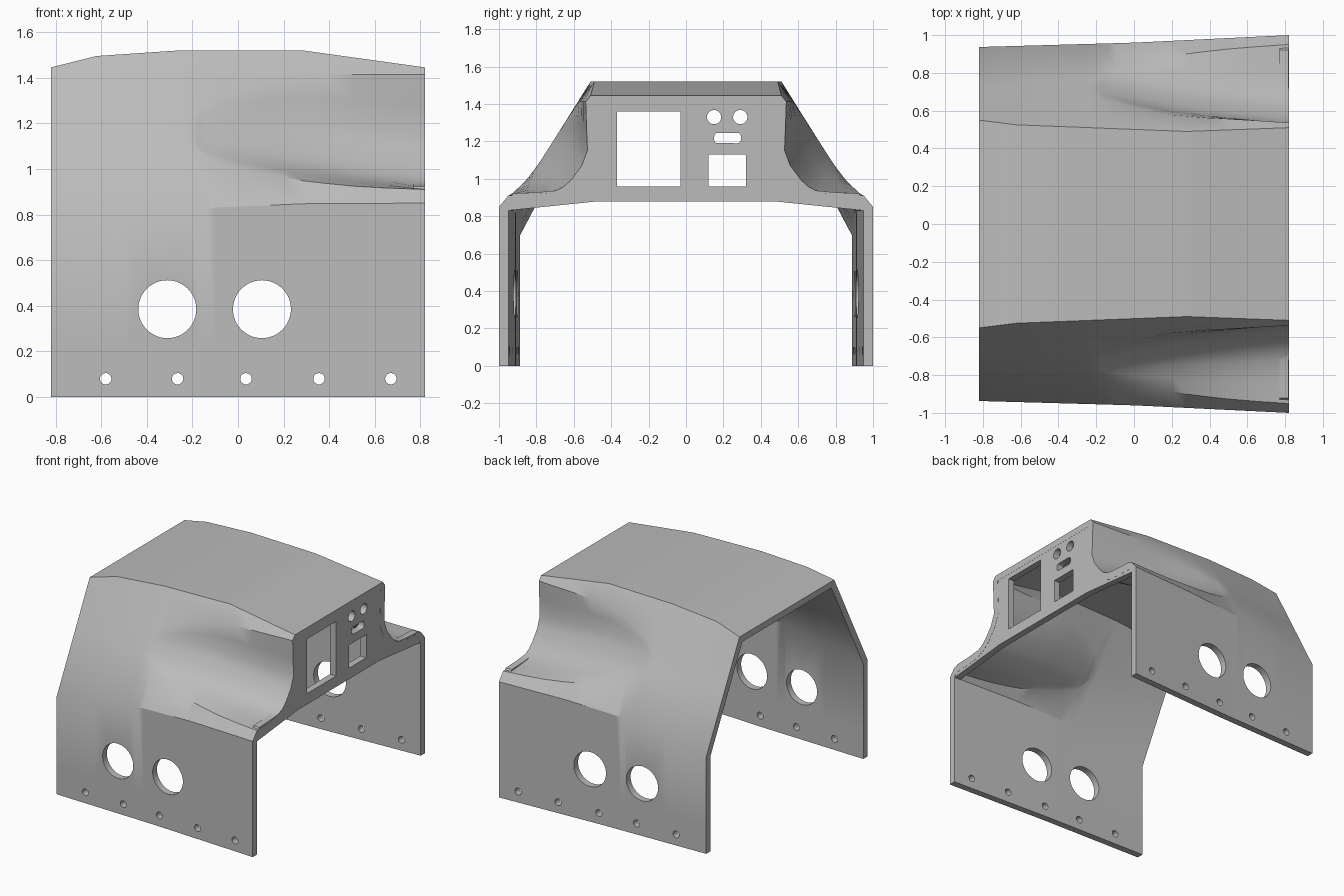
import bpy, bmesh, math
from mathutils import Vector

cube = bpy.data.objects.get("Cube")
if cube:
    bpy.data.objects.remove(cube, do_unlink=True)

grey = bpy.data.materials.new("light_grey")
grey.use_nodes = True
GREY = (0.5, 0.5, 0.5, 1)
grey.diffuse_color = GREY
grey.node_tree.nodes["Principled BSDF"].inputs["Base Color"].default_value = GREY

END = 0.82      # half length along x
WALL = 0.05     # wall thickness


def interp(x, table):
    """Piecewise linear lookup in a list of (x, value)."""
    if x <= table[0][0]:
        return table[0][1]
    for (x0, v0), (x1, v1) in zip(table, table[1:]):
        if x <= x1:
            return v0 + (v1 - v0) * (x - x0) / (x1 - x0)
    return table[-1][1]


def new_object(name, bm):
    mesh = bpy.data.meshes.new(name)
    bm.to_mesh(mesh)
    bm.free()
    mesh.materials.append(grey)
    obj = bpy.data.objects.new(name, mesh)
    bpy.context.collection.objects.link(obj)
    return obj


def add_prism(bm, outline, place, a, b):
    """Closed prism: place(u, v, w) maps the outline to space, w from a to b."""
    rings = [[bm.verts.new(place(u, v, w)) for u, v in outline] for w in (a, b)]
    n = len(outline)
    faces = [bm.faces.new(rings[0]), bm.faces.new(rings[1][::-1])]
    for i in range(n):
        j = (i + 1) % n
        faces.append(bm.faces.new((rings[0][j], rings[0][i], rings[1][i], rings[1][j])))
    bmesh.ops.recalc_face_normals(bm, faces=faces)


def rounded(cu, cv, hu, hv, r, steps):
    """Rounded rectangle; a circle when hu = hv = r."""
    pts = []
    for k, (su, sv) in enumerate(((1, 1), (-1, 1), (-1, -1), (1, -1))):
        for s in range(steps):
            a = math.pi / 2 * (k + s / steps)
            pts.append((cu + su * (hu - r) + r * math.cos(a),
                        cv + sv * (hv - r) + r * math.sin(a)))
    return pts


def rectangle(u0, u1, v0, v1):
    return [(u0, v0), (u1, v0), (u1, v1), (u0, v1)]


def along_x(u, v, w):
    return (w, u, v)


def along_y(u, v, w):
    return (u, w, v)


def activate(obj):
    bpy.ops.object.select_all(action='DESELECT')
    obj.select_set(True)
    bpy.context.view_layer.objects.active = obj


def cut(obj, outlines, place, a, b):
    bm = bmesh.new()
    for outline in outlines:
        add_prism(bm, outline, place, a, b)
    cutter = new_object(obj.name + "_cutter", bm)
    cutter.hide_render = True
    mod = obj.modifiers.new("cut", 'BOOLEAN')
    mod.operation, mod.solver, mod.object = 'DIFFERENCE', 'EXACT', cutter
    activate(obj)
    bpy.ops.object.modifier_apply(modifier=mod.name)
    bpy.data.objects.remove(cutter, do_unlink=True)


def smooth(obj):
    activate(obj)
    bpy.ops.object.shade_smooth_by_angle(angle=math.radians(33))


# Guide lines of the shell along x
side_y = [(-END, 0.937), (0, 0.96), (END, 1.0)]
knee_z = [(-END, 0.71), (-0.5, 0.78), (-0.1, 0.83), (0.3, 0.848), (END, 0.85)]
top_y = [(-END, 0.55), (-0.62, 0.525), (0.28, 0.49), (END, 0.51)]
top_z = [(-END, 1.445), (-0.62, 1.495), (-0.25, 1.52), (0.28, 1.52), (END, 1.445)]
rim_low = [(-0.2, 1.11), (-0.15, 1.05), (0, 1.0), (0.3, 0.945), (0.55, 0.92), (END, 0.91)]
rim_high = [(-0.2, 1.22), (-0.17, 1.28), (0, 1.35), (0.2, 1.4), (0.35, 1.413), (END, 1.413)]
# Scoop cross-section: (fraction along chord, depth per chord length)
scoop = [(0, 0), (0.125, 0.139), (0.244, 0.259), (0.339, 0.303), (0.42, 0.316),
         (0.574, 0.309), (0.70, 0.266), (0.849, 0.133), (1, 0)]


def half_section(x):
    """Outline on the +y side from the foot to the roof edge, as (y, z)."""
    knee = Vector((interp(x, side_y), interp(x, knee_z)))
    roof = Vector((interp(x, top_y), interp(x, top_z)))

    def on_slope(z):
        return knee.lerp(roof, (z - knee.y) / (roof.y - knee.y))

    low, high = on_slope(interp(x, rim_low)), on_slope(interp(x, rim_high))
    chord = high - low
    inward = Vector((-chord.y, chord.x))
    depth = max(0, (x + 0.2) / (END + 0.2)) ** 0.6
    pts = [Vector((knee.x, 0)), Vector((knee.x, 0.2)), knee]
    pts += [low + chord * f + inward * (n * depth) for f, n in scoop]
    return pts + [roof]


def full_section(x):
    half = half_section(x)
    return [(p.x, p.y) for p in half] + [(-p.x, p.y) for p in reversed(half)]


# Shell: lofted sections, thickened inward
stations = [-END, -0.62, -0.5, -0.25, -0.2, -0.17, -0.14, -0.1, -0.04, 0.03,
            0.11, 0.2, 0.28, 0.38, 0.5, 0.65, END]
bm = bmesh.new()
rows = [[bm.verts.new((x, y, z)) for y, z in full_section(x)] for x in stations]
for r0, r1 in zip(rows, rows[1:]):
    for j in range(len(r0) - 1):
        bm.faces.new((r0[j], r0[j + 1], r1[j + 1], r1[j]))
shell = new_object("shell", bm)
mod = shell.modifiers.new("thickness", 'SOLIDIFY')
mod.thickness, mod.offset, mod.use_even_offset = WALL, -1, True
activate(shell)
bpy.ops.object.modifier_apply(modifier=mod.name)
# Square off the open ends and the feet
for v in shell.data.vertices:
    if abs(v.co.x) > 0.77:
        v.co.x = math.copysign(END, v.co.x)
    if v.co.z < 0.05:
        v.co.z = 0

# Large round openings and bolt holes through both side walls
holes = [rounded(x, 0.385, 0.127, 0.127, 0.127, 12) for x in (-0.31, 0.105)]
holes += [rounded(x, 0.08, 0.025, 0.025, 0.025, 5)
          for x in (-0.58, -0.265, 0.035, 0.355, 0.67)]
cut(shell, holes, along_y, -1.5, 1.5)
smooth(shell)

# End panel, set just inside the shell outline
edge = [(y * 0.97, 1.15 + (z - 1.15) * 0.95) for y, z in full_section(END)[2:-2]]
edge += [(-0.955, 0.83), (-0.47, 0.88), (0.47, 0.88), (0.955, 0.83)]
bm = bmesh.new()
add_prism(bm, edge, along_x, END - WALL, END - 0.001)
panel = new_object("end_panel", bm)

# Panel openings: window, square port, slot and two round ports
ports = [rectangle(-0.37, -0.03, 0.96, 1.36), rectangle(0.12, 0.32, 0.96, 1.13),
         rounded(0.222, 1.218, 0.072, 0.028, 0.02, 4)]
ports += [rounded(y, 1.33, 0.038, 0.038, 0.038, 8) for y in (0.15, 0.29)]
cut(panel, ports, along_x, 0.6, 1.0)
smooth(panel)
